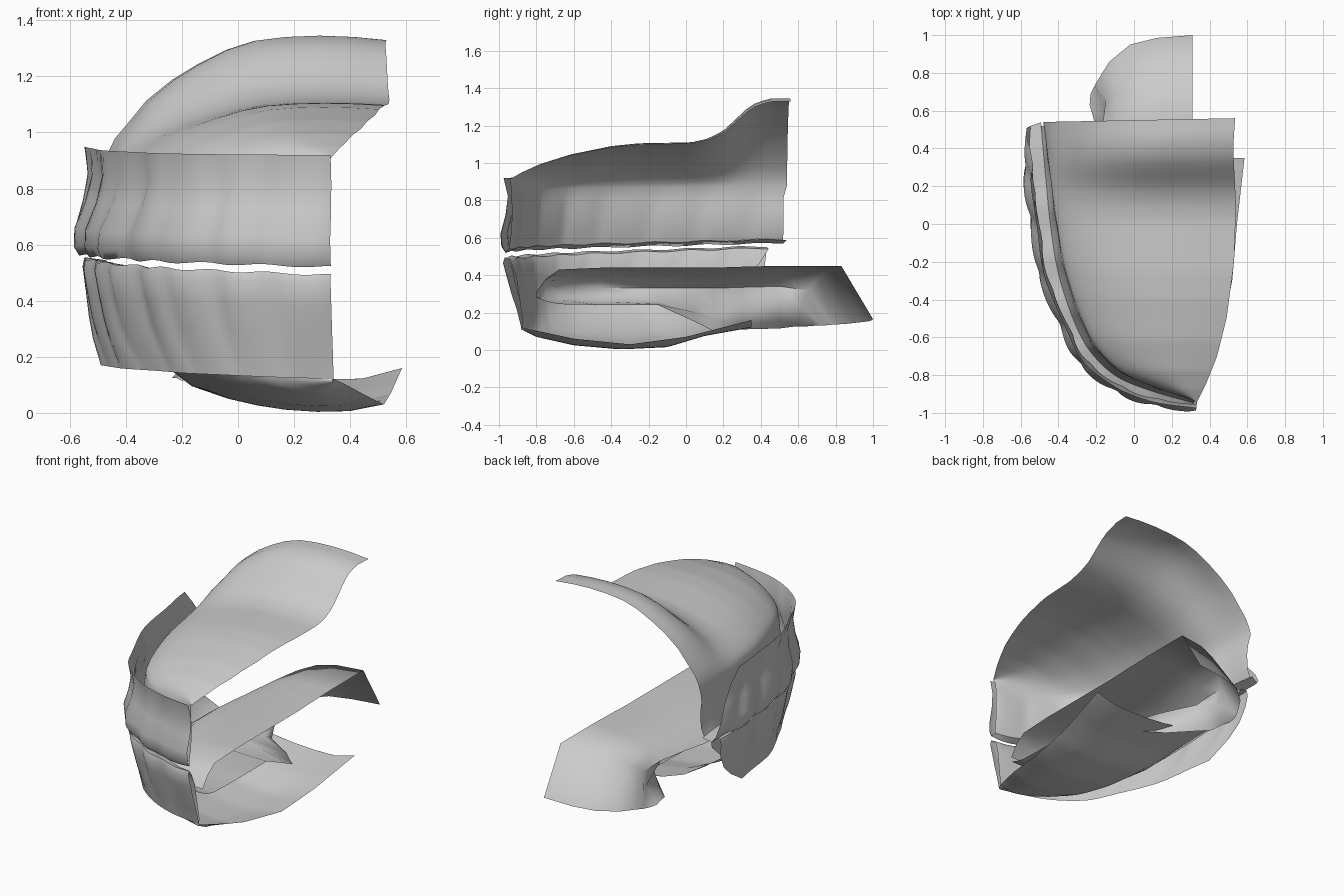
import bpy, bmesh, math
from mathutils import Vector

if "Cube" in bpy.data.objects:
    bpy.data.objects.remove(bpy.data.objects["Cube"])

grey = bpy.data.materials.new("plain grey")
grey.diffuse_color = (0.6, 0.6, 0.6, 1)
grey.use_nodes = True
grey.node_tree.nodes["Principled BSDF"].inputs["Base Color"].default_value = grey.diffuse_color


def lerp(a, b, t):
    return a + (b - a) * t


def spline(pts, t):
    """Smooth curve through evenly spaced control points, t from 0 to 1."""
    n = len(pts) - 1
    f = min(max(t, 0), 1) * n
    i = min(int(f), n - 1)
    f -= i
    p = [Vector(pts[min(max(k, 0), n)]) for k in (i - 1, i, i + 1, i + 2)]
    return 0.5 * (2 * p[1] + (p[2] - p[0]) * f
                  + (2 * p[0] - 5 * p[1] + 4 * p[2] - p[3]) * f * f
                  + (3 * p[1] - p[0] - 3 * p[2] + p[3]) * f ** 3)


def table(pairs, v):
    """Straight-line lookup in a list of (key, value) pairs."""
    if v <= pairs[0][0]:
        return pairs[0][1]
    for (a, x), (b, y) in zip(pairs, pairs[1:]):
        if v <= b:
            return lerp(x, y, (v - a) / (b - a))
    return pairs[-1][1]


def sheet(name, rows):
    """Skin a grid of points into an open, smooth surface."""
    bm = bmesh.new()
    grid = [[bm.verts.new(p) for p in r] for r in rows]
    for a, b in zip(grid, grid[1:]):
        for i in range(len(a) - 1):
            bm.faces.new((a[i], a[i + 1], b[i + 1], b[i]))
    me = bpy.data.meshes.new(name)
    bm.to_mesh(me)
    bm.free()
    me.materials.append(grey)
    ob = bpy.data.objects.new(name, me)
    bpy.context.collection.objects.link(ob)
    bpy.context.view_layer.objects.active = ob
    ob.select_set(True)
    bpy.ops.object.shade_smooth_by_angle(angle=math.radians(70))
    ob.select_set(False)
    return ob


# Plan curves of the dental arch, from the front middle to the back
OUTER = [(.33, -.975), (.1, -.945), (-.1, -.87), (-.28, -.73), (-.38, -.54),
         (-.49, -.28), (-.535, 0), (-.57, .25), (-.55, .52)]
INNER = [(.32, -.935), (.12, -.88), (-.08, -.8), (-.22, -.67), (-.31, -.5),
         (-.39, -.25), (-.43, 0), (-.455, .25), (-.48, .54)]
TEETH = 7.5
STEPS = 60


def arch(curve, t, out):
    """Point on a plan curve, pushed outwards by a distance."""
    p = spline(curve, t)
    d = (spline(curve, t + .01) - spline(curve, t - .01)).normalized()
    return p + Vector((d.y, -d.x)) * -out


def bump(t):
    return abs(math.sin(math.pi * TEETH * t + .25)) ** .6 - .6


def at(p, z):
    return (p[0], p[1], z)


# Upper teeth and palate: outer wall, biting edge, inner wall, vault
RIDGE = [(-.95, .91), (-.88, .95), (-.78, .995), (-.62, 1.045), (-.4, 1.09), (-.25, 1.105),
         (.03, 1.11), (.12, 1.13), (.2, 1.17), (.35, 1.31), (.45, 1.345), (.56, 1.345)]
VAULT_EDGE = [(-.95, .33), (-.85, .38), (-.7, .44), (-.5, .49), (-.2, .53),
              (.1, .54), (.4, .525), (.56, .535)]
VAULT = [(.015, .1), (.04, .21), (.09, .34), (.15, .5), (.24, .66), (.33, .78),
         (.43, .89), (.53, .96), (.64, .99), (.76, 1), (.88, .99), (1, .965)]
UPPER_WALL = [(0, 0, 0), (.25, -.022, .5), (.5, -.012, 1), (.75, .015, 1),
              (.92, .01, 1), (1, -.008, .6)]
teeth_rows, palate_rows = [], []
for k in range(STEPS + 1):
    t = k / STEPS
    top = lerp(.92, .95, t * t)
    low = lerp(.52, .572, t) + .004 * math.cos(2 * math.pi * TEETH * t)
    row = []
    for f, o, w in UPPER_WALL:
        s = t * (1 - .13 * (1 - f))
        off = o - .022 * t * (1 - f) + .022 * w * bump(t)
        row.append(at(arch(OUTER, s, off), lerp(top, low, f)))
    row.append(at(arch(INNER, t, .012), low + .02))
    teeth_rows.append(row)
    lean = .03 * math.sin(math.pi * t)
    inner = [at(arch(INNER, t, o - lean * n + .014 * w * bump(t)), z) for o, w, z, n in
             [(.012, 0, low + .02, 0), (-.004, -1, .64, .1), (-.008, -1, .74, .4),
              (-.003, -.4, .81, .7)]]
    for i, p in enumerate(inner):
        inner[i] = (p[0], p[1] - .02 * t ** 4, p[2])
    base = arch(INNER, t, -lean)
    zb = lerp(.85, .88, t)
    inner.append(at(base, zb))
    y1 = lerp(-.95, .56, (base.y + .935) / 1.475)
    edge = Vector((table(VAULT_EDGE, y1), y1))
    inner += [at(base.lerp(edge, u), lerp(zb, table(RIDGE, y1), h)) for u, h in VAULT]
    palate_rows.append(inner)
sheet("upper_teeth", teeth_rows)
sheet("palate", palate_rows)

# Lower teeth and mouth floor: gum, outer wall, biting edge, inner wall, bowl
FLOOR_Z = [(-.9, .12), (-.8, .07), (-.6, .025), (-.35, .003), (-.1, .015),
           (.1, .075), (.35, .12)]
FLOOR_EDGE = [(-.9, .33), (-.8, .38), (-.6, .46), (-.3, .52), (0, .545), (.35, .585)]
FLOOR_RIM = [(-.9, .125), (-.6, .06), (-.3, .03), (0, .07), (.35, .16)]
FLOOR_SIDE = [(0, .15), (.3, .25), (.7, .26), (1, .33)]
BOWL = [(.1, .66), (.22, .33), (.34, .18), (.46, .09), (.58, .03), (.72, 0), (.86, .01)]
LOWER_WALL = [(0, -.005, .5), (.08, .003, 1), (.3, -.02, 1), (.55, -.045, .8),
              (.75, -.07, .3), (1, -.095, 0)]
teeth_rows, floor_rows = [], []
for k in range(STEPS + 1):
    t = k / STEPS
    top = lerp(.492, .555, t) + .004 * math.cos(2 * math.pi * TEETH * t)
    low = lerp(.12, .17, t)
    row = [at(arch(INNER, .95 * t, .015), top - .01)]
    for f, o, w in LOWER_WALL:
        s = t * (.95 - .14 * f ** 3)
        off = o * lerp(1, .5, t) - .02 * min(1, 2 * t) + .02 * w * bump(t)
        row.append(at(arch(OUTER, s, off), lerp(top, low, f)))
    teeth_rows.append(row)
    front = max(0, 1 - 3 * t)
    inner = [at(arch(INNER, t * q, o + .012 * w * bump(t)), z) for o, w, z, q in
             [(.015, 0, top - .01, .95), (-.005, -1, .46, .93),
              (-.01 - .02 * front, -.5, .39, .9)]]
    base = arch(INNER, t * .87, -.025 - .04 * front)
    y1 = lerp(-.88, .35, (base.y + .87) / 1.0)
    edge = Vector((table(FLOOR_EDGE, y1), min(y1, .35)))
    bed, side = table(FLOOR_Z, y1), table(FLOOR_SIDE, t)
    inner.append(at(base, side))
    for u, h in BOWL:
        p = base.lerp(edge, u)
        p.y = lerp(base.y, edge.y, min(1, u * 3))
        inner.append(at(p, lerp(bed, side, h)))
    inner.append(at(edge, table(FLOOR_RIM, y1)))
    floor_rows.append(inner)
sheet("lower_teeth", teeth_rows)
sheet("mouth_floor", floor_rows)

# Tongue: half shell cut along the middle, pinched to a neck above the flared root
MID = .31
SIDE = [(0, 0), (.35, .005), (.65, .02), (.88, .06), (1, .11)]
# y, left side, top, then (x, z) of the underside, neck and foot
ROWS = [(-.8, .12, .31, (.13, .28), (.2, .28), (.31, .28)),
        (-.75, .03, .38, (.05, .27), (.15, .26), (.31, .26)),
        (-.68, -.05, .43, (-.02, .27), (.1, .245), (.31, .245)),
        (-.45, -.17, .44, (-.13, .26), (.05, .24), (.31, .24)),
        (-.15, -.24, .44, (-.16, .26), (.05, .245), (.31, .24)),
        (.05, -.24, .44, (-.1, .25), (.12, .2), (.31, .15)),
        (.15, -.23, .44, (.1, .23), (.24, .16), (.28, .1)),
        (.3, -.2, .445, (.05, .23), (.03, .14), (0, .11)),
        (.5, -.17, .45, (-.08, .25), (-.17, .15), (-.2, .115))]
tongue = []
for y, xl, zt, under, neck, foot in ROWS:
    scale = 1 if y > -.7 else .25
    row = [(lerp(MID, xl, f), y, zt - d * scale) for f, d in SIDE]
    row += [(x, y, z) for x, z in (under, neck, foot)]
    tongue.append(row)
tongue.append([(.31, .83, .45), (.14, .81, .445), (.02, .77, .43), (-.08, .71, .39),
               (-.15, .65, .32), (-.15, .62, .22), (-.2, .59, .14), (-.22, .58, .125)])
tongue.append([(.31, 1, .165), (.12, .985, .155), (-.02, .95, .15), (-.13, .86, .14),
               (-.18, .78, .135), (-.21, .73, .13), (-.23, .69, .13), (-.235, .63, .125)])
sheet("tongue", tongue)
